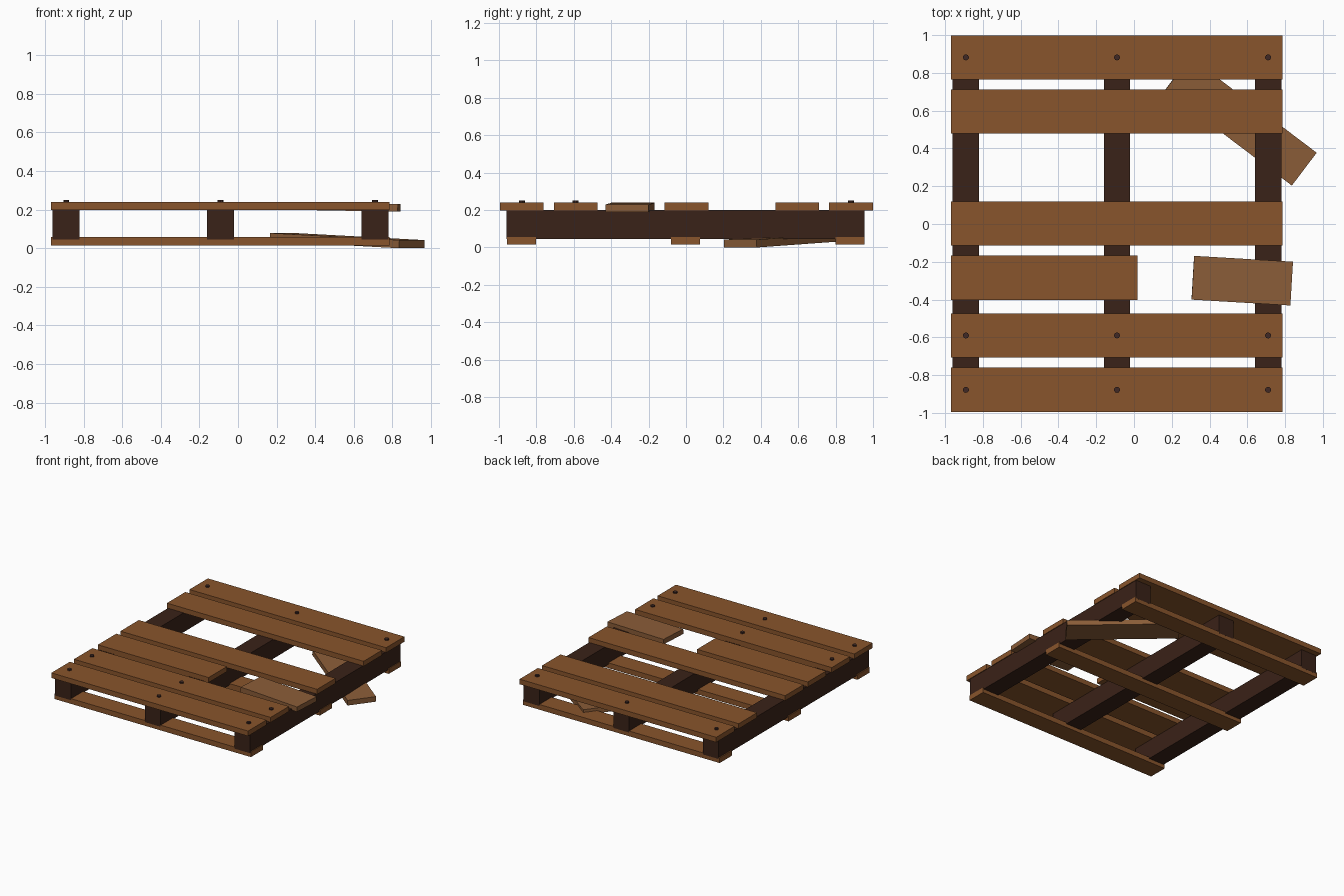
import bpy
from math import radians

if "Cube" in bpy.data.objects:
    bpy.data.objects.remove(bpy.data.objects["Cube"])


def material(name, rgb):
    m = bpy.data.materials.new(name)
    m.diffuse_color = (*rgb, 1)
    m.use_nodes = True
    m.node_tree.nodes["Principled BSDF"].inputs["Base Color"].default_value = m.diffuse_color
    return m


WOOD = material("plank_wood", (0.25, 0.09, 0.025))
WORN = material("worn_wood", (0.26, 0.11, 0.04))
DARK = material("dark_wood", (0.042, 0.016, 0.009))
IRON = material("nail_iron", (0.05, 0.022, 0.018))


def box(name, center, size, mat, rot=(0, 0, 0)):
    bpy.ops.mesh.primitive_cube_add(size=1, location=center,
                                    rotation=[radians(a) for a in rot])
    ob = bpy.context.object
    ob.name = name
    ob.scale = size
    bpy.ops.object.transform_apply(location=False, rotation=False, scale=True)
    ob.data.materials.append(mat)
    return ob


MID_X, LENGTH = -0.0915, 1.755
BEAM_X = (-0.89, -0.09, 0.71)

# Three long stringers running front to back
for i, x in enumerate(BEAM_X):
    box(f"stringer_{i + 1}", (x, -0.002, 0.123), (0.14, 1.914, 0.156), DARK)

# Deck boards, with one slot left empty
for i, y in enumerate((-0.878, -0.59, 0.003, 0.595, 0.882)):
    box(f"deck_board_{i + 1}", (MID_X, y, 0.219), (LENGTH, 0.234, 0.041), WOOD)

# Snapped deck board: fixed stub and shifted fragment
box("broken_board_stub", (-0.475, -0.285, 0.219), (0.988, 0.234, 0.041), WOOD)
box("broken_board_fragment", (0.573, -0.30, 0.214), (0.524, 0.232, 0.04), WORN,
    (0, 1, -3.4))

# Bottom runners
for i, y in enumerate((-0.88, -0.002, 0.877)):
    box(f"bottom_board_{i + 1}", (MID_X, y, 0.036), (LENGTH, 0.155, 0.042), WOOD)

# Loose board slipped underneath, one end resting on the floor
box("loose_board", (0.566, 0.544, 0.0393), (0.84, 0.218, 0.042), WORN,
    (0, 2.5, -37.1))

# Nail heads on three of the deck boards
for r, y in enumerate((-0.878, -0.59, 0.882)):
    for c, x in enumerate(BEAM_X):
        bpy.ops.mesh.primitive_cylinder_add(vertices=10, radius=0.016, depth=0.016,
                                            location=(x, y, 0.242))
        nail = bpy.context.object
        nail.name = f"nail_head_{r + 1}_{c + 1}"
        nail.data.materials.append(IRON)
